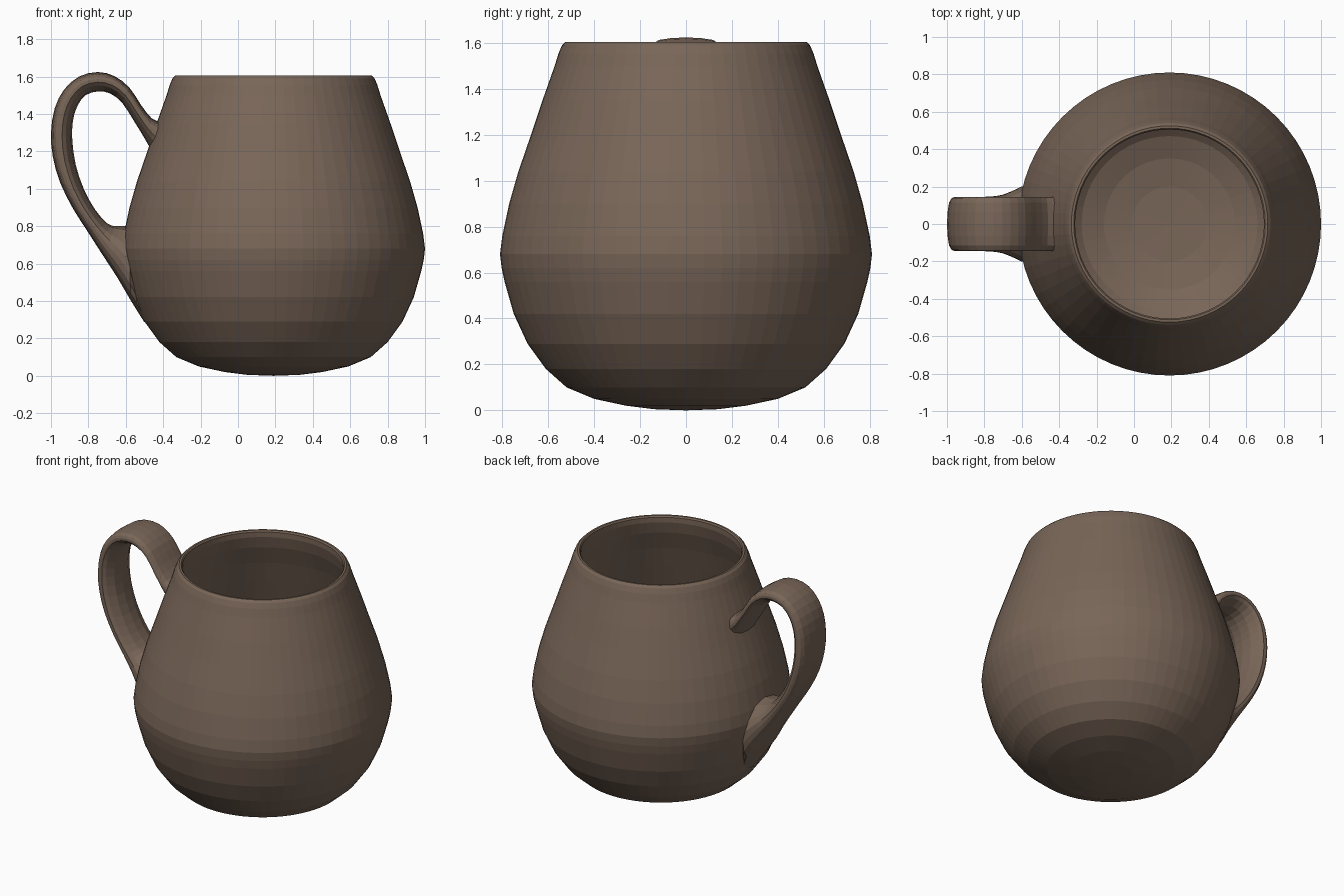
import bpy, bmesh, math
from mathutils import Vector

CX = 0.19  # axis of the cup
SEG = 64

clay = bpy.data.materials.new("brown clay")
clay.diffuse_color = (0.19, 0.132, 0.097, 1)


def make_object(name, bm):
    bmesh.ops.recalc_face_normals(bm, faces=bm.faces)
    mesh = bpy.data.meshes.new(name)
    bm.to_mesh(mesh)
    bm.free()
    mesh.materials.append(clay)
    obj = bpy.data.objects.new(name, mesh)
    bpy.context.collection.objects.link(obj)
    return obj


def smooth_path(points, steps):
    """Catmull-Rom interpolation through tuples of numbers."""
    pts = [Vector(p) for p in points]
    pts = [2 * pts[0] - pts[1]] + pts + [2 * pts[-1] - pts[-2]]
    out = []
    for a, b, c, d in zip(pts, pts[1:], pts[2:], pts[3:]):
        for k in range(steps):
            t = k / steps
            out.append(0.5 * (2 * b + (c - a) * t + (2 * a - 5 * b + 4 * c - d) * t ** 2
                              + (3 * b - a - 3 * c + d) * t ** 3))
    return out + [pts[-2]]


# Cup: outer wall, rim and inner wall as one turned profile (radius, height)
outer = [(0.14, 0.005), (0.26, 0.02), (0.40, 0.05), (0.52, 0.10), (0.61, 0.18),
         (0.69, 0.29), (0.75, 0.42), (0.79, 0.56), (0.803, 0.62), (0.81, 0.68),
         (0.80, 0.76), (0.77, 0.90), (0.73, 1.04), (0.675, 1.20), (0.625, 1.35),
         (0.572, 1.50), (0.555, 1.555), (0.54, 1.59), (0.525, 1.605)]
rim = [(0.512, 1.605), (0.505, 1.595), (0.505, 1.56)]
inner = [(0.525, 1.48), (0.575, 1.35), (0.625, 1.20), (0.68, 1.04), (0.72, 0.90),
         (0.75, 0.76), (0.76, 0.68), (0.74, 0.56), (0.70, 0.43), (0.64, 0.31),
         (0.56, 0.21), (0.47, 0.14), (0.35, 0.095), (0.20, 0.07)]

bm = bmesh.new()
rings = []
for r, z in outer + rim + inner:
    rings.append([bm.verts.new((CX + r * math.cos(2 * math.pi * i / SEG),
                                r * math.sin(2 * math.pi * i / SEG), z)) for i in range(SEG)])
for lo, hi in zip(rings, rings[1:]):
    for i in range(SEG):
        j = (i + 1) % SEG
        bm.faces.new((lo[i], lo[j], hi[j], hi[i]))
for ring, z in ((rings[0], 0.0), (rings[-1], 0.065)):
    tip = bm.verts.new((CX, 0, z))
    for i in range(SEG):
        bm.faces.new((ring[i], ring[(i + 1) % SEG], tip))
make_object("cup_body", bm)

# Handle stations: outer edge x, z, inner edge x, z, half width
stations = [
    (-0.405, 1.355, -0.455, 1.19, 0.145),
    (-0.46, 1.375, -0.50, 1.27, 0.145),
    (-0.52, 1.45, -0.555, 1.36, 0.145),
    (-0.58, 1.54, -0.62, 1.46, 0.145),
    (-0.66, 1.602, -0.685, 1.51, 0.145),
    (-0.75, 1.624, -0.75, 1.52, 0.145),
    (-0.85, 1.60, -0.815, 1.50, 0.145),
    (-0.93, 1.53, -0.86, 1.44, 0.145),
    (-0.98, 1.43, -0.883, 1.36, 0.145),
    (-1.0, 1.30, -0.886, 1.26, 0.145),
    (-0.99, 1.17, -0.868, 1.13, 0.145),
    (-0.95, 1.03, -0.825, 1.00, 0.145),
    (-0.88, 0.89, -0.765, 0.89, 0.145),
    (-0.80, 0.765, -0.70, 0.815, 0.147),
    (-0.72, 0.64, -0.655, 0.80, 0.158),
    (-0.645, 0.525, -0.61, 0.80, 0.185),
    (-0.575, 0.405, -0.58, 0.79, 0.20),
    (-0.50, 0.285, -0.575, 0.72, 0.12),
]
# Strap section: share of half width, depth from outer (0) to inner (1) edge
half = [(0.0, 0.0), (0.45, 0.03), (0.8, 0.10), (0.95, 0.22), (1.0, 0.36),
        (1.0, 0.52), (0.88, 0.70), (0.5, 0.93), (0.0, 1.0)]
section = half + [(-s, d) for s, d in half[-2:0:-1]]

bm = bmesh.new()
loops = []
for ox, oz, ix, iz, w in smooth_path(stations, 2):
    loops.append([bm.verts.new((ox + (ix - ox) * d, s * w, oz + (iz - oz) * d))
                  for s, d in section])
n = len(section)
for a, b in zip(loops, loops[1:]):
    for i in range(n):
        j = (i + 1) % n
        bm.faces.new((a[i], a[j], b[j], b[i]))
bm.faces.new(loops[0])
bm.faces.new(loops[-1])
make_object("handle", bm)
